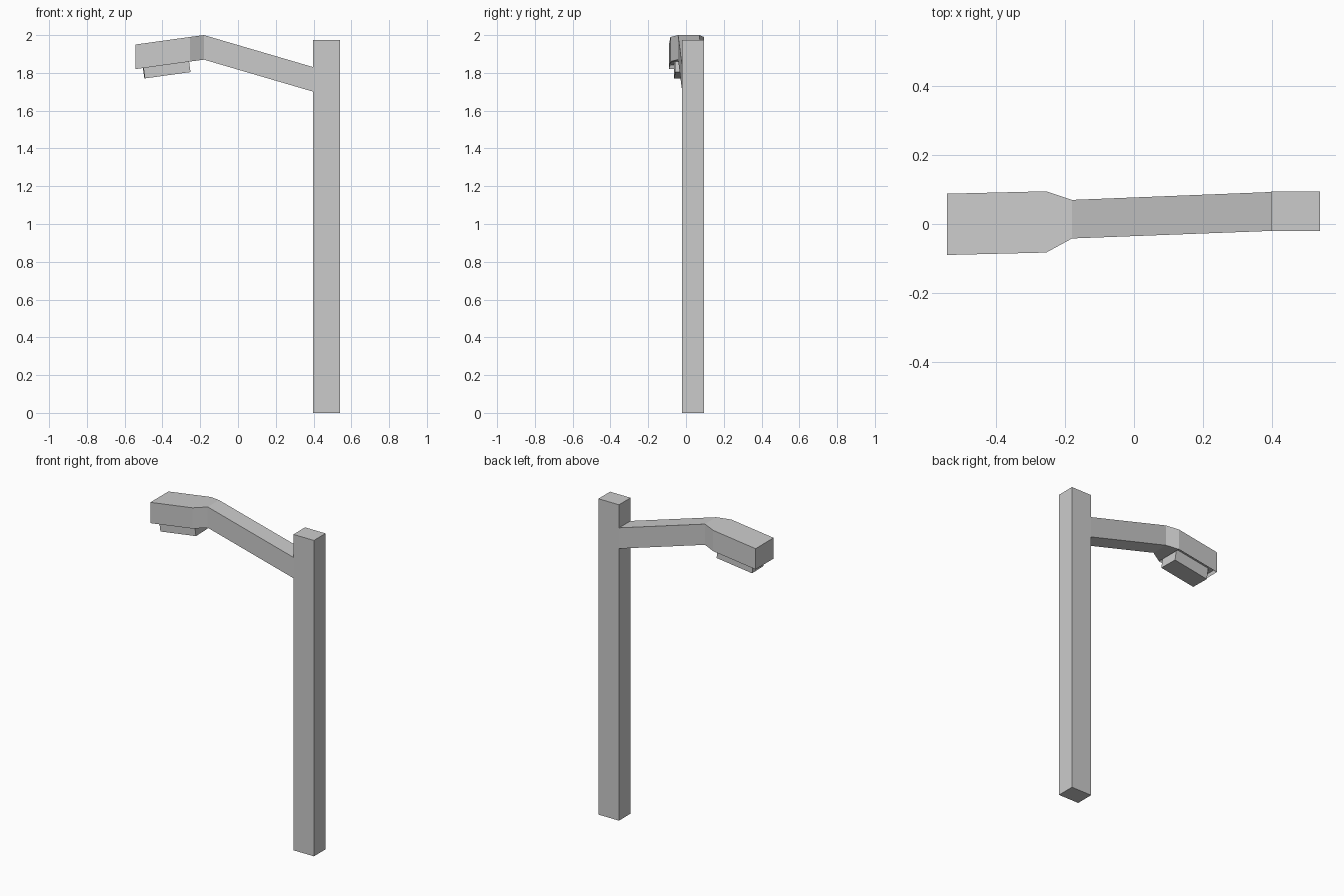
import bpy, bmesh

if "Cube" in bpy.data.objects:
    bpy.data.objects.remove(bpy.data.objects["Cube"])


def loft(name, sections, recess=False):
    """Rectangular sections (x, y0, y1, z0, z1), joined end to end."""
    bm = bmesh.new()
    rings = [[bm.verts.new(p) for p in ((x, y0, z0), (x, y1, z0), (x, y1, z1), (x, y0, z1))]
             for x, y0, y1, z0, z1 in sections]
    bottom = None
    for a, b in zip(rings, rings[1:]):
        for i in range(4):
            j = (i + 1) % 4
            face = bm.faces.new((a[i], a[j], b[j], b[i]))
            if i == 0:
                bottom = face
    bm.faces.new(rings[0])
    bm.faces.new(rings[-1][::-1])
    bmesh.ops.recalc_face_normals(bm, faces=bm.faces[:])
    if recess:
        bmesh.ops.inset_individual(bm, faces=[bottom], thickness=0.01, depth=-0.02)
    mesh = bpy.data.meshes.new(name)
    bm.to_mesh(mesh)
    bm.free()
    obj = bpy.data.objects.new(name, mesh)
    bpy.context.collection.objects.link(obj)
    return obj


# Square upright post
loft("post", [(0.398, -0.021, 0.094, 0, 1.975), (0.54, -0.021, 0.094, 0, 1.975)])

# Rising arm that widens into the lamp head, with a shallow recess beneath
loft("arm_and_head", [
    (0.40, -0.02, 0.093, 1.70, 1.83),
    (-0.18, -0.042, 0.07, 1.87, 2.00),
    (-0.255, -0.083, 0.095, 1.86, 1.99),
    (-0.543, -0.09, 0.088, 1.82, 1.95),
], recess=True)

# Tilted lamp block under the head
lamp = loft("lamp", [(-0.122, -0.06, 0.058, -0.055, 0.02), (0.122, -0.06, 0.058, -0.055, 0.02)])
lamp.location = (-0.381, 0, 1.842)
lamp.rotation_euler = (0, -0.138, 0.024)
